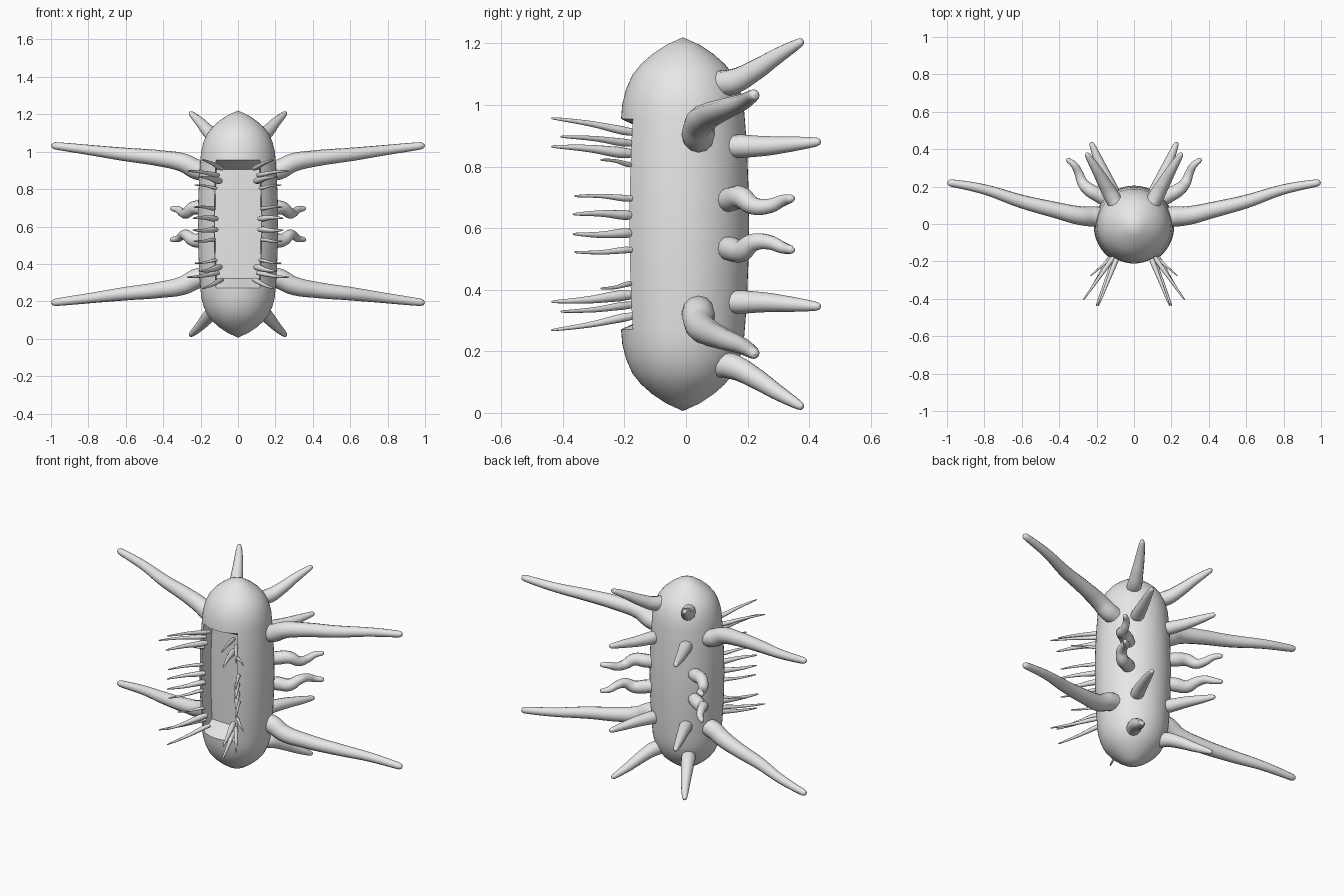
import bpy
import bmesh
import math
from mathutils import Vector

cube = bpy.data.objects.get("Cube")
if cube:
    bpy.data.objects.remove(cube)

MID = 0.613      # height of the mirror plane between top and bottom halves
BODY_Y = -0.01

grey = bpy.data.materials.new("plain_grey")
grey.use_nodes = True
grey.diffuse_color = (0.8, 0.8, 0.8, 1)
grey.node_tree.nodes["Principled BSDF"].inputs["Base Color"].default_value = (0.8, 0.8, 0.8, 1)


def activate(obj):
    bpy.ops.object.select_all(action='DESELECT')
    obj.select_set(True)
    bpy.context.view_layer.objects.active = obj


def build_body():
    # Upper half of the pointed pod: (radius, height above the middle)
    half = [(0.213, 0.12), (0.208, 0.24), (0.205, 0.29), (0.201, 0.342),
            (0.197, 0.39), (0.184, 0.44), (0.164, 0.485), (0.136, 0.52),
            (0.10, 0.552), (0.055, 0.582), (0.0, 0.607)]
    profile = [(r, -h) for r, h in reversed(half)] + [(0.215, 0)] + half
    bm = bmesh.new()
    verts = [bm.verts.new((0, -r, h)) for r, h in profile]
    edges = [bm.edges.new(pair) for pair in zip(verts, verts[1:])]
    bmesh.ops.spin(bm, geom=verts + edges, axis=(0, 0, 1), cent=(0, 0, 0),
                   angle=math.tau, steps=60, use_duplicate=False)
    bmesh.ops.remove_doubles(bm, verts=bm.verts, dist=0.0005)
    bmesh.ops.recalc_face_normals(bm, faces=bm.faces)

    # Front cavity: push the front window inward, with sloped top and bottom
    window = []
    for f in bm.faces:
        c = f.calc_center_median()
        if abs(c.z) < 0.342 and abs(math.atan2(c.x, -c.y)) < math.radians(36):
            window.append(f)
    pushed = bmesh.ops.extrude_face_region(bm, geom=window)["geom"]
    for v in (g for g in pushed if isinstance(g, bmesh.types.BMVert)):
        v.co.y = -0.09 + 0.15 * (v.co.y + 0.19)
        v.co.x *= 0.97
        v.co.z *= 0.85
    bmesh.ops.delete(bm, geom=window, context='FACES')
    bmesh.ops.recalc_face_normals(bm, faces=bm.faces)

    mesh = bpy.data.meshes.new("body")
    bm.to_mesh(mesh)
    bm.free()
    obj = bpy.data.objects.new("body", mesh)
    obj.location = (0, BODY_Y, MID)
    bpy.context.collection.objects.link(obj)
    mesh.materials.append(grey)
    activate(obj)
    bpy.ops.object.shade_smooth_by_angle(angle=math.radians(40))


def tube(name, points, radii):
    # Tapered tube along a smooth path, with a rounded tip
    pts = [Vector(p) for p in points]
    rad = list(radii)
    tip, r = pts[-1], rad[-1]
    way = (tip - pts[-2]).normalized()
    pts += [tip + way * r * 0.7, tip + way * r]
    rad += [r * 0.7, r * 0.1]
    curve = bpy.data.curves.new(name, 'CURVE')
    curve.dimensions = '3D'
    curve.bevel_depth = 1.0
    curve.bevel_resolution = 4
    curve.resolution_u = 6
    curve.use_fill_caps = True
    spline = curve.splines.new('BEZIER')
    spline.bezier_points.add(len(pts) - 1)
    for bp, p, radius in zip(spline.bezier_points, pts, rad):
        bp.co = p
        bp.radius = radius
        bp.handle_left_type = bp.handle_right_type = 'AUTO'
    curve.materials.append(grey)
    obj = bpy.data.objects.new(name, curve)
    bpy.context.collection.objects.link(obj)
    activate(obj)
    bpy.ops.object.convert(target='MESH')
    bpy.ops.object.shade_smooth_by_angle(angle=math.radians(60))


def four_tubes(name, points, radii):
    # Repeat left/right and upper/lower
    for side, sx in (("left", 1), ("right", -1)):
        for level, sz in (("upper", 1), ("lower", -1)):
            path = [(x * sx, y, MID + (z - MID) * sz) for x, y, z in points]
            tube(f"{level}_{side}_{name}", path, radii)


build_body()

# Long side arms
four_tubes("arm",
           [(0.15, 0.04, 0.89), (0.22, 0.04, 0.905), (0.29, 0.045, 0.94),
            (0.42, 0.075, 0.965), (0.6, 0.12, 0.985), (0.8, 0.185, 1.01),
            (0.98, 0.22, 1.032)],
           [0.05, 0.054, 0.05, 0.043, 0.036, 0.027, 0.019])

# Horns at both ends
four_tubes("horn",
           [(0.08, 0.08, 1.07), (0.12, 0.15, 1.075), (0.16, 0.22, 1.11),
            (0.20, 0.29, 1.155), (0.25, 0.37, 1.203)],
           [0.04, 0.042, 0.035, 0.027, 0.014])

# Straight spikes on the back
four_tubes("back_spike",
           [(0.09, 0.11, 0.865), (0.12, 0.18, 0.866), (0.155, 0.26, 0.867),
            (0.19, 0.34, 0.873), (0.225, 0.425, 0.88)],
           [0.036, 0.038, 0.032, 0.025, 0.014])

# Wavy tentacles near the middle
four_tubes("tentacle",
           [(0.12, 0.11, 0.685), (0.18, 0.15, 0.695), (0.235, 0.18, 0.70),
            (0.275, 0.22, 0.672), (0.295, 0.27, 0.672), (0.32, 0.315, 0.69),
            (0.35, 0.34, 0.696)],
           [0.036, 0.04, 0.036, 0.029, 0.024, 0.019, 0.014])

# Thin spines along the cavity edges: base, tip, base thickness
spines = [((0.085, -0.165, 0.91), (0.19, -0.435, 0.957), 0.014),
          ((0.105, -0.17, 0.875), (0.27, -0.405, 0.897), 0.013),
          ((0.095, -0.18, 0.843), (0.20, -0.435, 0.865), 0.018),
          ((0.115, -0.175, 0.805), (0.23, -0.275, 0.822), 0.009),
          ((0.125, -0.17, 0.696), (0.235, -0.36, 0.704), 0.011),
          ((0.115, -0.17, 0.642), (0.24, -0.365, 0.645), 0.016)]
for i, (base, tip, thick) in enumerate(spines):
    a, b = Vector(base), Vector(tip)
    path = [a, a.lerp(b, 0.15), a.lerp(b, 0.55) + Vector((0, 0, 0.004)), b]
    four_tubes(f"spine_{i + 1}", path, [thick * 0.8, thick, thick * 0.65, 0.003])
